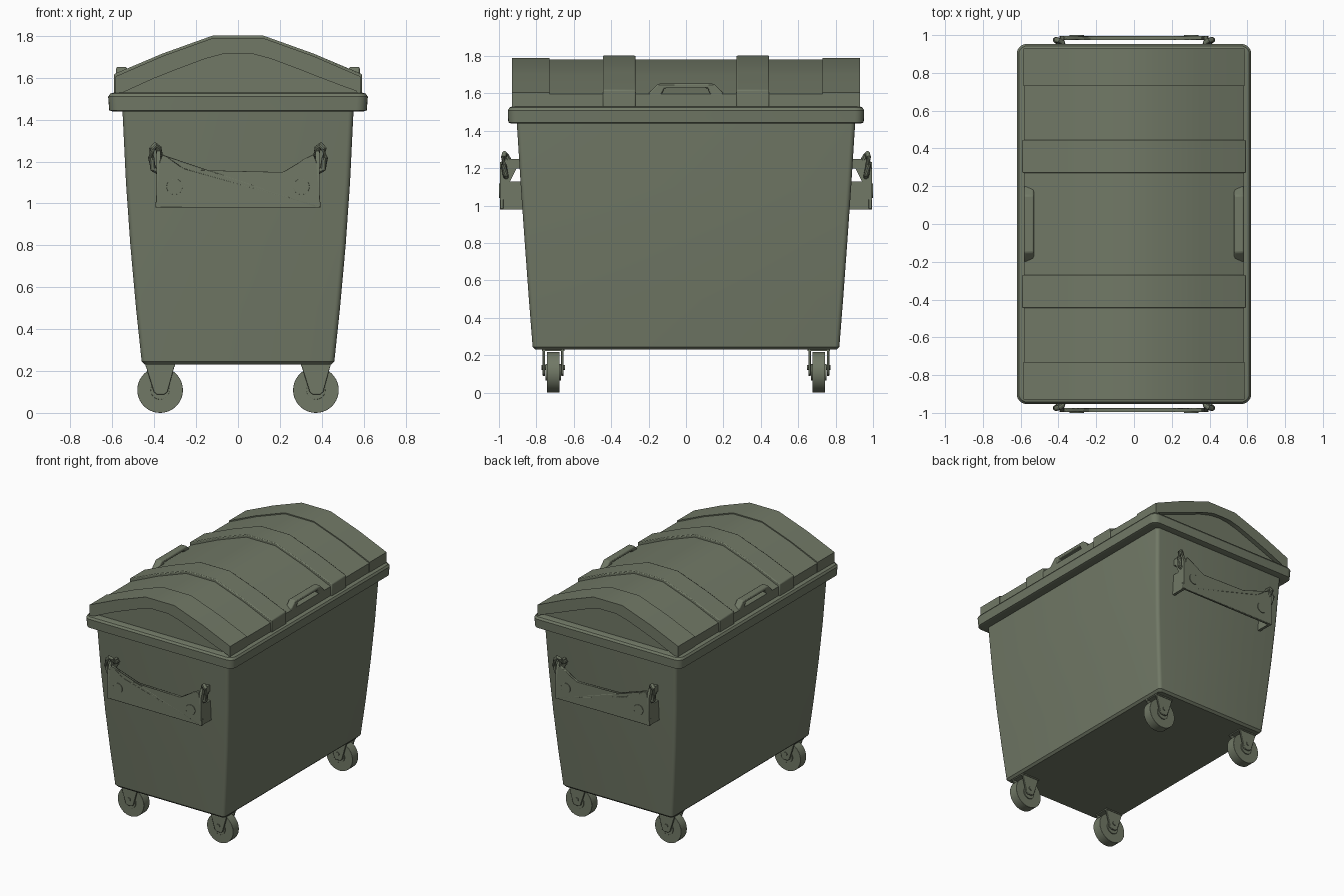
import bpy, bmesh, math
from mathutils import Vector

if "Cube" in bpy.data.objects:
    bpy.data.objects.remove(bpy.data.objects["Cube"])

green = bpy.data.materials.new("olive_green")
green.diffuse_color = (0.165, 0.19, 0.133, 1)
green.use_nodes = True
green.node_tree.nodes["Principled BSDF"].inputs["Base Color"].default_value = green.diffuse_color


def finish(name, bm, bevel=0.0, segs=2):
    bmesh.ops.recalc_face_normals(bm, faces=bm.faces)
    me = bpy.data.meshes.new(name)
    bm.to_mesh(me)
    bm.free()
    ob = bpy.data.objects.new(name, me)
    bpy.context.collection.objects.link(ob)
    me.materials.append(green)
    if bevel:
        m = ob.modifiers.new("bevel", 'BEVEL')
        m.width, m.segments, m.limit_method = bevel, segs, 'ANGLE'
        m.angle_limit = math.radians(40)
    bpy.ops.object.select_all(action='DESELECT')
    ob.select_set(True)
    bpy.context.view_layer.objects.active = ob
    bpy.ops.object.shade_smooth_by_angle(angle=math.radians(30))
    return ob


def skin(name, rings, bevel=0.0):
    """Join equal-length closed rings and cap both ends."""
    bm = bmesh.new()
    vs = [[bm.verts.new(p) for p in r] for r in rings]
    n = len(vs[0])
    for a, b in zip(vs, vs[1:]):
        for i in range(n):
            bm.faces.new((a[i], a[(i + 1) % n], b[(i + 1) % n], b[i]))
    caps = [bm.faces.new(vs[0]), bm.faces.new(vs[-1])]
    bmesh.ops.triangulate(bm, faces=[f for f in caps if len(f.verts) > 4])
    return finish(name, bm, bevel)


def prism(name, pts, axis, a, b, bevel=0.0):
    """Extrude a 2D outline along x or y."""
    put = (lambda p, t: (t, p[0], p[1])) if axis == 'x' else (lambda p, t: (p[0], t, p[1]))
    return skin(name, [[put(p, t) for p in pts] for t in (a, b)], bevel)


def stack(name, levels):
    """Stack rounded rectangles given as (z, half x, half y, corner radius)."""
    rings = []
    for z, hx, hy, r in levels:
        ring = []
        for q, (sx, sy) in enumerate(((1, 1), (-1, 1), (-1, -1), (1, -1))):
            for k in range(6):
                t = math.radians(90 * q + 18 * k)
                ring.append((sx * (hx - r) + r * math.cos(t), sy * (hy - r) + r * math.sin(t), z))
        rings.append(ring)
    return skin(name, rings)


def cylinder_y(name, c, r, depth, bevel=0.0, segs=32):
    pts = [(c[0] + r * math.cos(2 * math.pi * i / segs), c[2] + r * math.sin(2 * math.pi * i / segs))
           for i in range(segs)]
    return prism(name, pts, 'y', c[1] - depth / 2, c[1] + depth / 2, bevel)


def tube(name, pts, r, segs=10):
    rings = []
    for i, p in enumerate(pts):
        d = (Vector(pts[min(i + 1, len(pts) - 1)]) - Vector(pts[max(i - 1, 0)])).normalized()
        q = d.to_track_quat('Z', 'Y')
        rings.append([Vector(p) + q @ Vector((r * math.cos(2 * math.pi * k / segs),
                                              r * math.sin(2 * math.pi * k / segs), 0))
                      for k in range(segs)])
    return skin(name, rings)


# Tapered tub with gently bowed sides
stack("tub", [(0.23, 0.445, 0.805, 0.02), (0.245, 0.46, 0.82, 0.025), (0.5, 0.487, 0.84, 0.025),
              (0.8, 0.514, 0.862, 0.025), (1.1, 0.535, 0.883, 0.025), (1.45, 0.552, 0.905, 0.025)])

# Rim
stack("rim", [(1.44, 0.60, 0.935, 0.04), (1.445, 0.615, 0.95, 0.05), (1.51, 0.62, 0.953, 0.05),
              (1.525, 0.61, 0.943, 0.045), (1.53, 0.59, 0.93, 0.04)])


# Domed lid, its raised bands and its end hoods
def dome(d):
    half = [(0.582 + d * 0.5, 1.52), (0.582 + d * 0.5, 1.598 + d), (0.36, 1.696 + d), (0.12, 1.782 + d)]
    return half + [(-x, z) for x, z in reversed(half)]


prism("lid", dome(0), 'y', -0.895, 0.895)
arch_half = [(0.572, 1.52), (0.565, 1.537), (0.5, 1.56), (0.4, 1.598), (0.28, 1.645), (0.16, 1.69), (0.07, 1.714)]
arch = [(-x, z) for x, z in arch_half] + [(0, 1.72)] + list(reversed(arch_half))
for s in (-1, 1):
    prism("lid_band", dome(0.02), 'y', s * 0.27, s * 0.445, 0.006)
    prism("lid_end_hood", dome(0.008) + arch, 'y', s * 0.73, s * 0.93)

    # Lid grip
    grip = [(-0.215, 1.585), (-0.15, 1.652), (0.15, 1.652), (0.215, 1.585),
            (0.135, 1.585), (0.115, 1.628), (-0.115, 1.628), (-0.135, 1.585)]
    prism("lid_grip", grip, 'x', s * 0.53, s * 0.582, 0.008)

    # Lifting bracket on each end wall
    plate_half = [(0.395, 0.98), (0.378, 1.19), (0.36, 1.235), (0.31, 1.21), (0.265, 1.165), (0.21, 1.15)]
    plate = plate_half + [(-x, z) for x, z in reversed(plate_half)]
    prism("lifting_plate", plate, 'y', s * 0.975, s * 0.995, 0.004)
    flange = [(0.86, 0.98), (0.995, 0.98), (0.995, 1.19), (0.975, 1.25), (0.88, 1.25),
              (0.88, 1.2), (0.94, 1.2), (0.94, 1.13), (0.86, 1.13)]
    for t in (-1, 1):
        ob = prism("bracket_flange", [(s * y, z) for y, z in flange], 'x', t * 0.37, t * 0.39)
        cylinder_y("bracket_bolt", (t * 0.303, s * 0.99, 1.08), 0.038, 0.02, 0.004)
        # Hooked link
        link = [(0.375, 0.96, 1.15), (0.405, 0.965, 1.165), (0.415, 0.975, 1.22), (0.41, 0.975, 1.26),
                (0.395, 0.97, 1.278), (0.38, 0.96, 1.265), (0.375, 0.94, 1.235), (0.375, 0.89, 1.225)]
        tube("bracket_hook", [(t * x, s * y, z) for x, y, z in link], 0.015)

# Casters: wheel, axle, fork plates and top mount
for x in (-1, 1):
    for y in (-1, 1):
        cx, cy = x * 0.372, y * 0.71
        cylinder_y("wheel", (cx, cy, 0.109), 0.109, 0.068, 0.018, 40)
        cylinder_y("wheel_hub", (cx, cy, 0.109), 0.045, 0.082, 0.005)
        cylinder_y("axle", (cx, cy, 0.135), 0.014, 0.125)
        fork = [(-0.072, 0.235), (-0.03, 0.1), (-0.015, 0.088), (0.02, 0.088), (0.035, 0.1), (0.072, 0.235)]
        for t in (-1, 1):
            prism("caster_fork", [(cx + a, b) for a, b in fork], 'y', cy + t * 0.043, cy + t * 0.056, 0.003)
        prism("caster_mount", [(cx - 0.07, 0.222), (cx + 0.07, 0.222), (cx + 0.07, 0.236), (cx - 0.07, 0.236)],
              'y', cy - 0.06, cy + 0.06)
